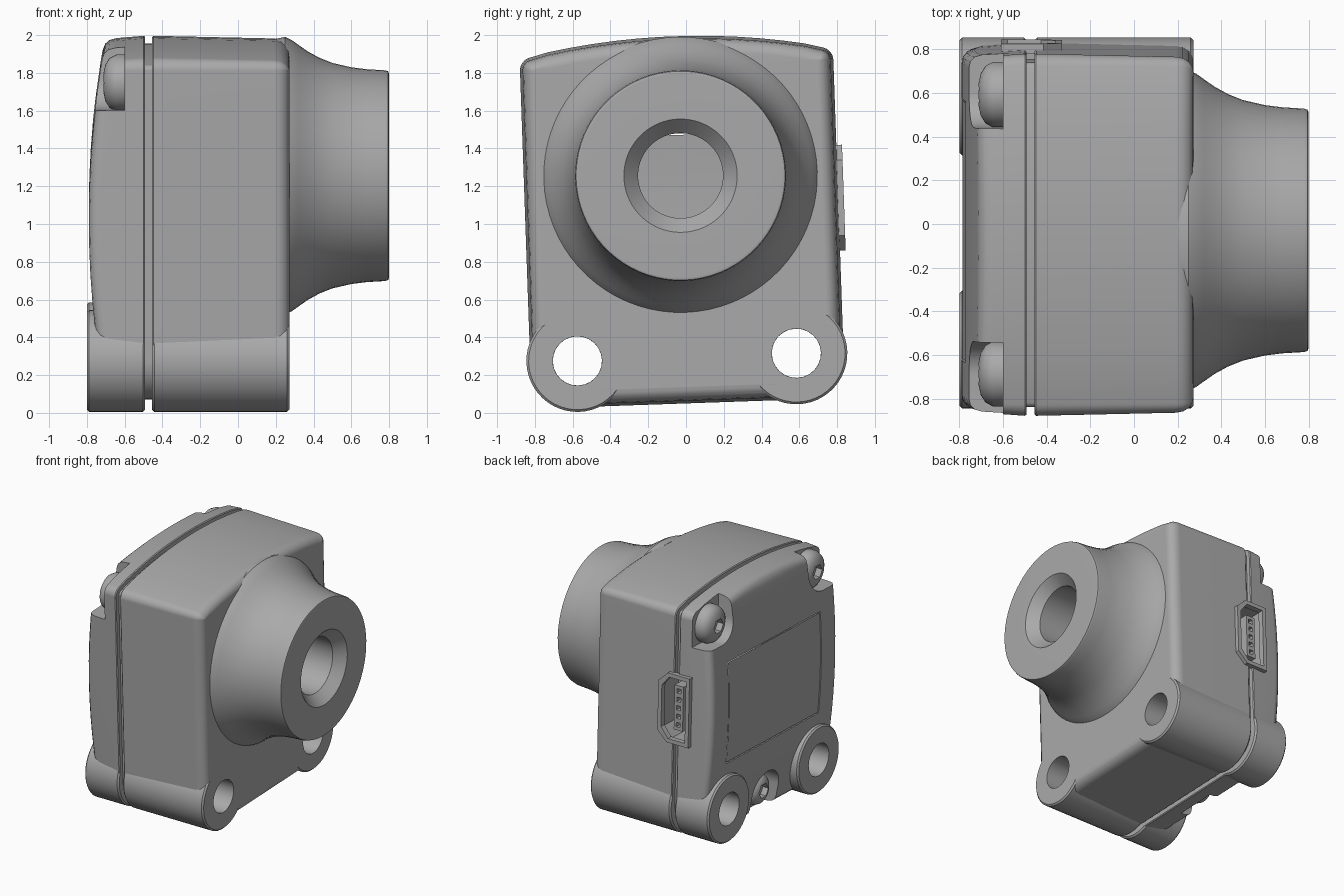
import bpy, bmesh, math
from mathutils import Matrix

if "Cube" in bpy.data.objects:
    bpy.data.objects.remove(bpy.data.objects["Cube"])

grey = bpy.data.materials.new("housing grey")
grey.use_nodes = True
grey.diffuse_color = (0.4, 0.4, 0.4, 1)
grey.node_tree.nodes["Principled BSDF"].inputs["Base Color"].default_value = grey.diffuse_color
parts = []

LUG_Y, LUG_Z = 0.58, 0.295
LENS_Z = 1.256
SCREWS = [(0.64, 1.77), (-0.64, 1.77), (0, 0.22)]


def mesh_object(name, verts, faces, keep=True, recalc=True):
    bm = bmesh.new()
    vs = [bm.verts.new(v) for v in verts]
    for f in faces:
        bm.faces.new([vs[i] for i in f])
    bmesh.ops.remove_doubles(bm, verts=bm.verts, dist=1e-5)
    if recalc:
        bmesh.ops.recalc_face_normals(bm, faces=bm.faces)
    me = bpy.data.meshes.new(name)
    bm.to_mesh(me)
    bm.free()
    me.materials.append(grey)
    ob = bpy.data.objects.new(name, me)
    bpy.context.scene.collection.objects.link(ob)
    if keep:
        parts.append(ob)
    return ob


def cut(ob, cutter):
    """Subtract the cutter from the object and discard the cutter."""
    mod = ob.modifiers.new("cut", 'BOOLEAN')
    mod.operation, mod.solver, mod.object = 'DIFFERENCE', 'EXACT', cutter
    dg = bpy.context.evaluated_depsgraph_get()
    me = bpy.data.meshes.new_from_object(ob.evaluated_get(dg))
    ob.modifiers.clear()
    ob.data = me
    bpy.data.objects.remove(cutter)


def spin(name, profile, y=0, z=0, n=48, ring=False, keep=True):
    """Revolve (x, radius) points round an axis along x."""
    k = len(profile)
    verts = [(x, y + r * math.cos(2 * math.pi * j / n), z + r * math.sin(2 * math.pi * j / n))
             for j in range(n) for x, r in profile]
    faces = [(j * k + i, j * k + (i + 1) % k, (j + 1) % n * k + (i + 1) % k, (j + 1) % n * k + i)
             for j in range(n) for i in range(k if ring else k - 1)]
    if not ring:
        faces += [[j * k + e for j in range(n)] for e in (0, k - 1) if profile[e][1] > 0]
    return mesh_object(name, verts, faces, keep)


def rod(y, z, r, n=24):
    return spin("cutter", [(-2, r), (2, r)], y, z, n, keep=False)


def extrude(name, pts, a, b, axis, keep=True):
    """Extrude a polygon along x (points y, z) or along y (points x, z)."""
    n = len(pts)
    place = (lambda p, t: (t, p[0], p[1])) if axis == 'x' else (lambda p, t: (p[0], t, p[1]))
    verts = [place(p, t) for t in (a, b) for p in pts]
    faces = [(i, (i + 1) % n, n + (i + 1) % n, n + i) for i in range(n)]
    faces += [list(range(n)), list(range(n, 2 * n))]
    return mesh_object(name, verts, faces, keep)


def rect(x, z, w, h):
    return [(x - w, z - h), (x + w, z - h), (x + w, z + h), (x - w, z + h)]


def arc(y, z, r, a, b, n=8):
    return [(y + r * math.cos(math.radians(a + (b - a) * i / n)),
             z + r * math.sin(math.radians(a + (b - a) * i / n))) for i in range(n + 1)]


def half_outline(d):
    """Right half of the housing section, inset by d, from bottom to top."""
    pts = arc(LUG_Y, 0.3, 0.25 - d, -90, 0)
    pts += [(0.83 - d, 0.3 + 1.54 * i / 10) for i in range(1, 10)]
    pts += arc(0.76, 1.84, max(0.07 - d, 0.004), 0, 78)
    return [(min(y, 0.83 - d), z) for y, z in pts] + [
        (y, 1.995 - d - 0.09 * (y / 0.82) ** 2) for y in (0.68, 0.56, 0.44, 0.32, 0.2, 0.08)]


def back_curve(z):
    return 0.1 * (z - 1.05) ** 2


def loft(name, rings, curved=False):
    """Join inset outlines placed along x; caps are strips from side to side."""
    h = len(half_outline(0))
    n, verts, faces = 2 * h, [], []
    for x, d in rings:
        half = half_outline(d)
        for y, z in half + [(-y, z) for y, z in reversed(half)]:
            verts.append((x + (back_curve(z) if curved and x < -0.6 else 0), y, z))
    for k in range(len(rings) - 1):
        faces += [(k * n + i, k * n + (i + 1) % n, (k + 1) * n + (i + 1) % n, (k + 1) * n + i)
                  for i in range(n)]
    for base in (0, (len(rings) - 1) * n):
        faces += [(base + i, base + i + 1, base + n - 2 - i, base + n - 1 - i) for i in range(h - 1)]
    return mesh_object(name, verts, faces)


# Main housing, seam core and rear cover
housing = loft("front_housing", [(-0.455, 0.006), (-0.448, 0), (0.19, 0.014), (0.225, 0.02),
                                 (0.252, 0.037), (0.267, 0.06), (0.272, 0.085)])
core = loft("seam_core", [(-0.51, 0.04), (-0.43, 0.04)])
cover = loft("rear_cover", [(-0.492, 0.006), (-0.499, 0), (-0.73, 0.012), (-0.765, 0.022),
                            (-0.784, 0.042), (-0.79, 0.07)], curved=True)

# Window in the cover, closed by a thin flush panel
cut(cover, extrude("cutter", rect(0, 1.07, 0.6, 0.41), -1, 0, 'x', False))
zs = [0.668 + 0.804 * i / 8 for i in range(9)]
mesh_object("rear_panel", [(-0.787 + back_curve(z), y, z) for z in zs for y in (0.592, -0.592)],
            [(2 * i, 2 * i + 1, 2 * i + 3, 2 * i + 2) for i in range(8)], recalc=False)

# Screw pockets in the cover
for s in (1, -1):
    pocket = arc(0.65, 1.79, 0.16, 180, 270) + [(1, 1.63), (1, 2.2), (0.49, 2.2)]
    cut(cover, extrude("cutter", [(s * y, z) for y, z in pocket], -1, -0.6, 'x', False))
cut(cover, extrude("cutter", arc(0, 0.22, 0.17, 0, 180, 16) + [(-0.17, -0.1), (0.17, -0.1)],
                   -1, -0.6, 'x', False))

# Screws with hexagonal sockets
for i, (y, z) in enumerate(SCREWS):
    r = 0.15 if y else 0.125
    screw = spin(f"screw_{i + 1}", [(-0.59, 0), (-0.59, r), (-0.645, r), (-0.68, r * 0.88),
                                    (-0.702, r * 0.65), (-0.712, r * 0.35), (-0.715, 0)], y, z, 32)
    cut(screw, spin("cutter", [(-0.9, 0.06), (-0.66, 0.06)], y, z, 6, keep=False))

# Mounting lugs, split by the seam, with through holes
for side, s in (("left", 1), ("right", -1)):
    for part, a, b in (("front", -0.455, 0.272), ("rear", -0.8, -0.492)):
        spin(f"{part}_lug_{side}", [(a, 0.13), (a, 0.258), (a + 0.012, 0.27), (b - 0.012, 0.27),
                                    (b, 0.258), (b, 0.13)], s * LUG_Y, LUG_Z, ring=True)
    for ob, r in ((housing, 0.2), (core, 0.13), (cover, 0.2)):
        cut(ob, rod(s * LUG_Y, LUG_Z, r))

# Flared lens barrel with countersunk bore
spin("lens_barrel", [(0.2, 0.225), (0.72, 0.225), (0.8, 0.3), (0.8, 0.54), (0.795, 0.553),
                     (0.78, 0.558), (0.68, 0.564), (0.6, 0.574), (0.5, 0.597), (0.43, 0.625),
                     (0.37, 0.658), (0.32, 0.693), (0.285, 0.718), (0.25, 0.735), (0.2, 0.725)],
     0, LENS_Z, 72, ring=True)
for ob in (housing, core):
    cut(ob, rod(0, LENS_Z, 0.227, 48))

# Side connector: rim, socket and pin block
CX, CZ = -0.47, 1.11


def socket_outline(w, h):
    return [(CX - w, CZ - h), (CX + w * 0.4, CZ - h), (CX + w, CZ - h + 0.08),
            (CX + w, CZ + h - 0.08), (CX + w * 0.4, CZ + h), (CX - w, CZ + h)]


for ob in (housing, core, cover):
    cut(ob, extrude("cutter", socket_outline(0.125, 0.265), 0.62, 1, 'y', False))
rim = extrude("connector_rim", socket_outline(0.14, 0.28), 0.815, 0.86, 'y')
cut(rim, extrude("cutter", socket_outline(0.108, 0.248), 0.5, 1, 'y', False))
block = extrude("connector_pin_block", rect(CX - 0.02, CZ, 0.04, 0.18), 0.6, 0.82, 'y')
for i in range(5):
    cut(block, extrude("cutter", rect(CX - 0.02, CZ + 0.068 * (i - 2), 0.018, 0.018),
                       0.72, 1, 'y', False))

# Slight roll of the whole unit, then smooth shading with sharp edges kept
roll = (Matrix.Translation((0, -0.02, 1)) @ Matrix.Rotation(math.radians(2), 4, 'X')
        @ Matrix.Translation((0, 0, -1)))
for ob in parts:
    ob.data.transform(roll)
    for p in ob.data.polygons:
        p.use_smooth = True
    ob.data.set_sharp_from_angle(angle=math.radians(32))
    ob.modifiers.new("normals", 'WEIGHTED_NORMAL').keep_sharp = True
